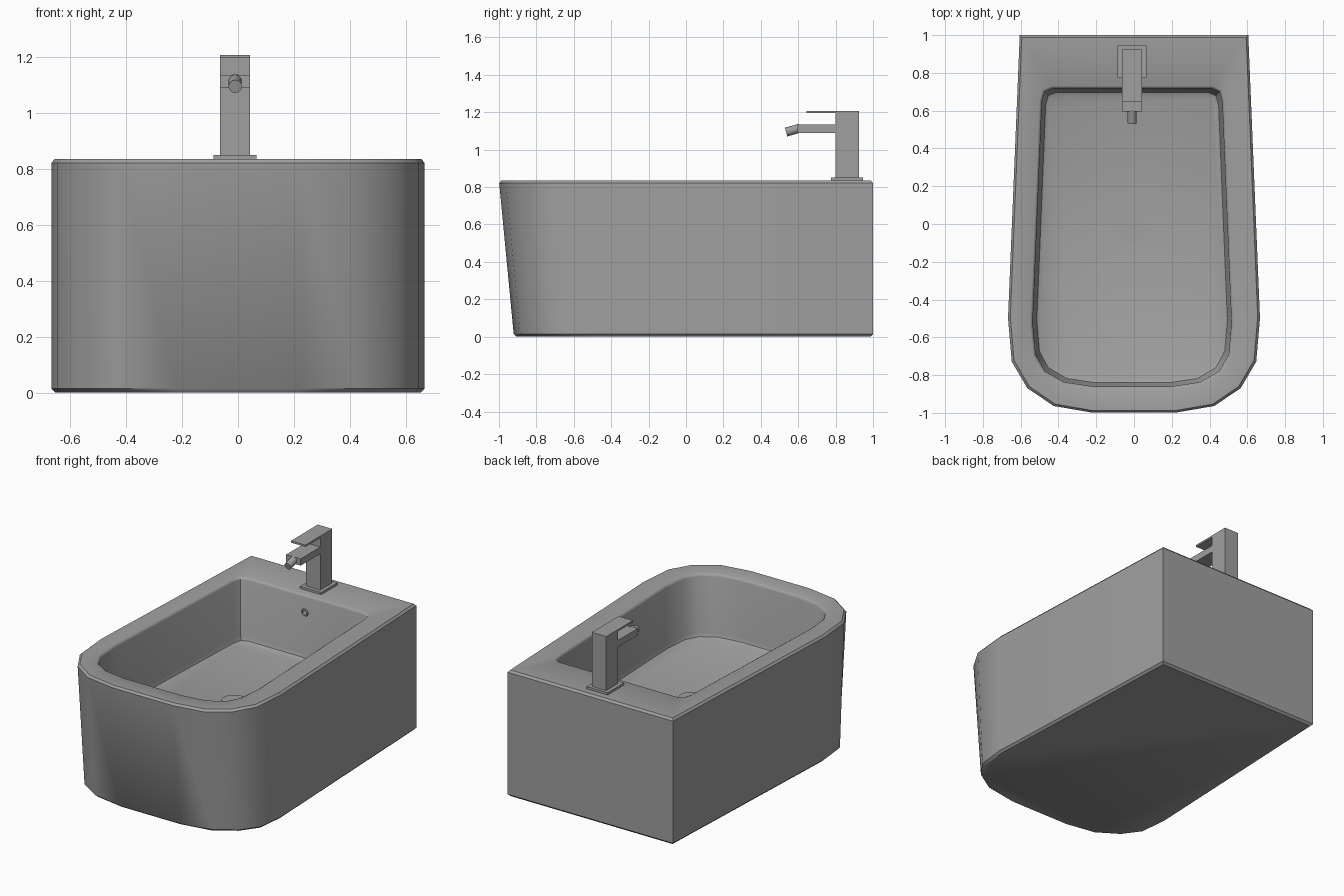
import bpy, bmesh, math
from mathutils import Matrix, Vector

if "Cube" in bpy.data.objects:
    bpy.data.objects.remove(bpy.data.objects["Cube"])

grey = bpy.data.materials.new("plain_grey")
grey.use_nodes = True
colour = (0.35, 0.35, 0.35, 1)
grey.diffuse_color = colour
grey.node_tree.nodes["Principled BSDF"].inputs["Base Color"].default_value = colour

CX = -0.01      # centre line of the fittings
RIM = 0.835     # height of the rim
FLOOR = 0.42    # height of the basin floor


def finish(bm, name, smooth=False):
    bmesh.ops.recalc_face_normals(bm, faces=bm.faces)
    mesh = bpy.data.meshes.new(name)
    bm.to_mesh(mesh)
    bm.free()
    obj = bpy.data.objects.new(name, mesh)
    bpy.context.collection.objects.link(obj)
    mesh.materials.append(grey)
    if smooth:
        bpy.ops.object.select_all(action='DESELECT')
        obj.select_set(True)
        bpy.context.view_layer.objects.active = obj
        bpy.ops.object.shade_smooth_by_angle(angle=math.radians(40))
    return obj


def mirrored(half):
    return half + [(-x, y) for x, y in reversed(half)]


def bridge(bm, a, b):
    for i in range(len(a)):
        j = (i + 1) % len(a)
        bm.faces.new((a[i], a[j], b[j], b[i]))


def box(name, x, y, z):
    bm = bmesh.new()
    bmesh.ops.create_cube(bm, size=1)
    for v in bm.verts:
        v.co = [lo + (c + 0.5) * (hi - lo) for c, (lo, hi) in zip(v.co, (x, y, z))]
    return finish(bm, name)


def cylinder(name, start, end, radius, sides):
    start, end = Vector(start), Vector(end)
    axis = end - start
    turn = axis.to_track_quat('Z', 'Y').to_matrix().to_4x4()
    bm = bmesh.new()
    bmesh.ops.create_cone(bm, cap_ends=True, segments=sides, radius1=radius, radius2=radius,
                          depth=axis.length, matrix=Matrix.Translation((start + end) / 2) @ turn)
    return finish(bm, name, True)


# Ceramic body: outer shell leaning in at the front, and hollow basin
outer = mirrored([(0.605, 1.0), (0.667, -0.5), (0.647, -0.73),
                  (0.565, -0.87), (0.425, -0.965), (0.22, -1.0)])
inner = mirrored([(0.43, 0.73), (0.475, 0.712), (0.49, 0.66), (0.54, -0.53),
                  (0.525, -0.7), (0.475, -0.79), (0.37, -0.85), (0.21, -0.873)])


def outer_ring(bm, inset, z):
    lean = 0.08 * (1 - z / RIM)
    ring = []
    for x, y in outer:
        front = min(1, max(0, (-y - 0.5) / 0.4))
        ring.append(bm.verts.new((x * (1 - inset / 0.65), (y + lean * front) * (1 - inset), z)))
    return ring


def inner_ring(bm, inset, z):
    mid = -0.07
    return [bm.verts.new((CX + x * (1 - inset / 0.5), mid + (y - mid) * (1 - inset / 0.8), z))
            for x, y in inner]


bm = bmesh.new()
shell = [outer_ring(bm, d, z) for d, z in
         [(0.014, 0), (0, 0.014), (0, RIM - 0.014), (0.012, RIM)]]
basin = [inner_ring(bm, d, z) for d, z in
         [(0, RIM), (0.008, RIM - 0.005), (0.013, RIM - 0.017), (0.025, FLOOR + 0.035),
          (0.033, FLOOR + 0.01), (0.052, FLOOR)]]
for rings in (shell, basin):
    for a, b in zip(rings, rings[1:]):
        bridge(bm, a, b)
bm.faces.new(shell[0])
bm.faces.new(basin[-1])
rim_edges = [e for e in bm.edges if all(v.co.z > RIM - 0.001 for v in e.verts)]
bmesh.ops.triangle_fill(bm, edges=rim_edges, use_beauty=True, normal=(0, 0, 1))
finish(bm, "basin_body", True)

# Drain cover on the basin floor
cylinder("drain_cover", (CX, -0.03, FLOOR - 0.01), (CX, -0.03, FLOOR + 0.006), 0.074, 12)

# Overflow ring on the back wall
bm = bmesh.new()
steps, sides = 16, 6
rings = []
for i in range(steps):
    a = math.tau * i / steps
    ring = []
    for k in range(sides):
        b = math.tau * k / sides
        r = 0.02 + 0.006 * math.cos(b)
        ring.append(bm.verts.new((CX + r * math.cos(a), 0.712 + 0.006 * math.sin(b),
                                  0.72 + r * math.sin(a))))
    rings.append(ring)
for i in range(steps):
    bridge(bm, rings[i], rings[(i + 1) % steps])
finish(bm, "overflow_ring", True)

# Tap
width = (CX - 0.054, CX + 0.052)
box("tap_base", (CX - 0.078, CX + 0.076), (0.775, 0.945), (RIM - 0.005, 0.85))
box("tap_column", width, (0.8, 0.925), (0.85, 1.195))
box("tap_lever", width, (0.645, 0.925), (1.195, 1.207))
box("tap_spout", width, (0.595, 0.8), (1.09, 1.135))
cylinder("tap_nozzle", (CX, 0.61, 1.115), (CX, 0.535, 1.094), 0.024, 14)
